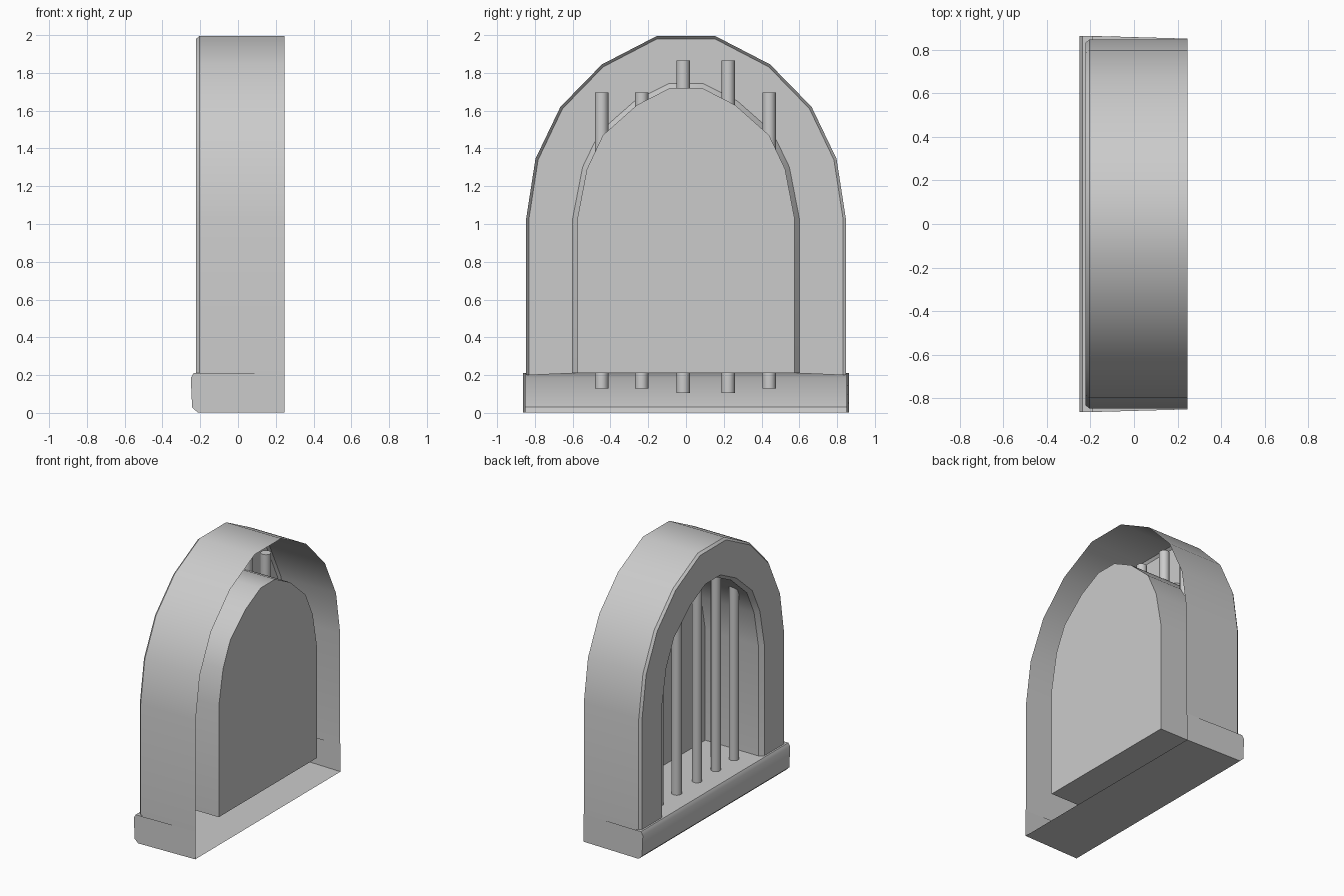
import bpy, bmesh, math

if "Cube" in bpy.data.objects:
    bpy.data.objects.remove(bpy.data.objects["Cube"])

def mirrored(half):
    return half + [(-y, z) for y, z in reversed(half)]

def finish(name, bm, angle=35, recalc=True):
    if recalc:
        bmesh.ops.recalc_face_normals(bm, faces=bm.faces)
    me = bpy.data.meshes.new(name)
    bm.to_mesh(me)
    bm.free()
    ob = bpy.data.objects.new(name, me)
    bpy.context.collection.objects.link(ob)
    bpy.context.view_layer.objects.active = ob
    ob.select_set(True)
    bpy.ops.object.shade_smooth_by_angle(angle=math.radians(angle))
    ob.select_set(False)
    return ob

def inset(pts, d):
    # move an arch profile towards its middle by d
    out = []
    for y, z in pts:
        vy, vz = y, max(z - 1.03, 0)
        n = math.hypot(vy, vz)
        out.append((y - d * vy / n, z - d * vz / n))
    return out

outer = mirrored([(.846, .2), (.846, 1.03), (.797, 1.345), (.665, 1.62), (.445, 1.845), (.155, 1.995)])
inner = mirrored([(.575, .21), (.575, 1.03), (.525, 1.29), (.44, 1.47), (.26, 1.63), (.085, 1.72)])

# Arched frame: hollow shell, front face, recess walls and back panel
bm = bmesh.new()
layers = [(.245, outer), (-.205, outer), (-.222, inset(outer, .015)),
          (-.222, inset(inner, -.025)), (-.19, inner), (.245, inner)]
rings = [[bm.verts.new((x, y, z)) for y, z in pts] for x, pts in layers]
for a, b in zip(rings, rings[1:]):
    for i in range(len(a) - 1):
        bm.faces.new((a[i], a[i + 1], b[i + 1], b[i]))
bm.faces.new((rings[4][0], rings[4][-1], rings[5][-1], rings[5][0]))
bm.faces.new(rings[5])
finish("arched_frame", bm)

# Sill: rounded front, flat bottom, closed ends, open at the back
bm = bmesh.new()
prof = [(-.19, .21), (-.235, .21), (-.25, .185), (-.243, .03), (-.215, .003), (.245, .003), (.245, .21)]
ends = []
for s in (-1, 1):
    ends.append([bm.verts.new((x, s * (.862 if x < 0 else .85), z)) for x, z in prof])
    bm.faces.new(ends[-1])
for i in range(5):
    bm.faces.new((ends[0][i], ends[0][i + 1], ends[1][i + 1], ends[1][i]))
finish("sill", bm)

# Window bars, two lengths
for y, z0, z1 in [(-.447, .13, 1.695), (-.235, .13, 1.695), (-.015, .105, 1.865),
                  (.223, .105, 1.865), (.44, .13, 1.695)]:
    bm = bmesh.new()
    bmesh.ops.create_cone(bm, cap_ends=True, segments=10, radius1=.036, radius2=.036, depth=z1 - z0)
    bmesh.ops.translate(bm, verts=bm.verts, vec=(-.08, y, (z0 + z1) / 2))
    finish("window_bar", bm, 40)
